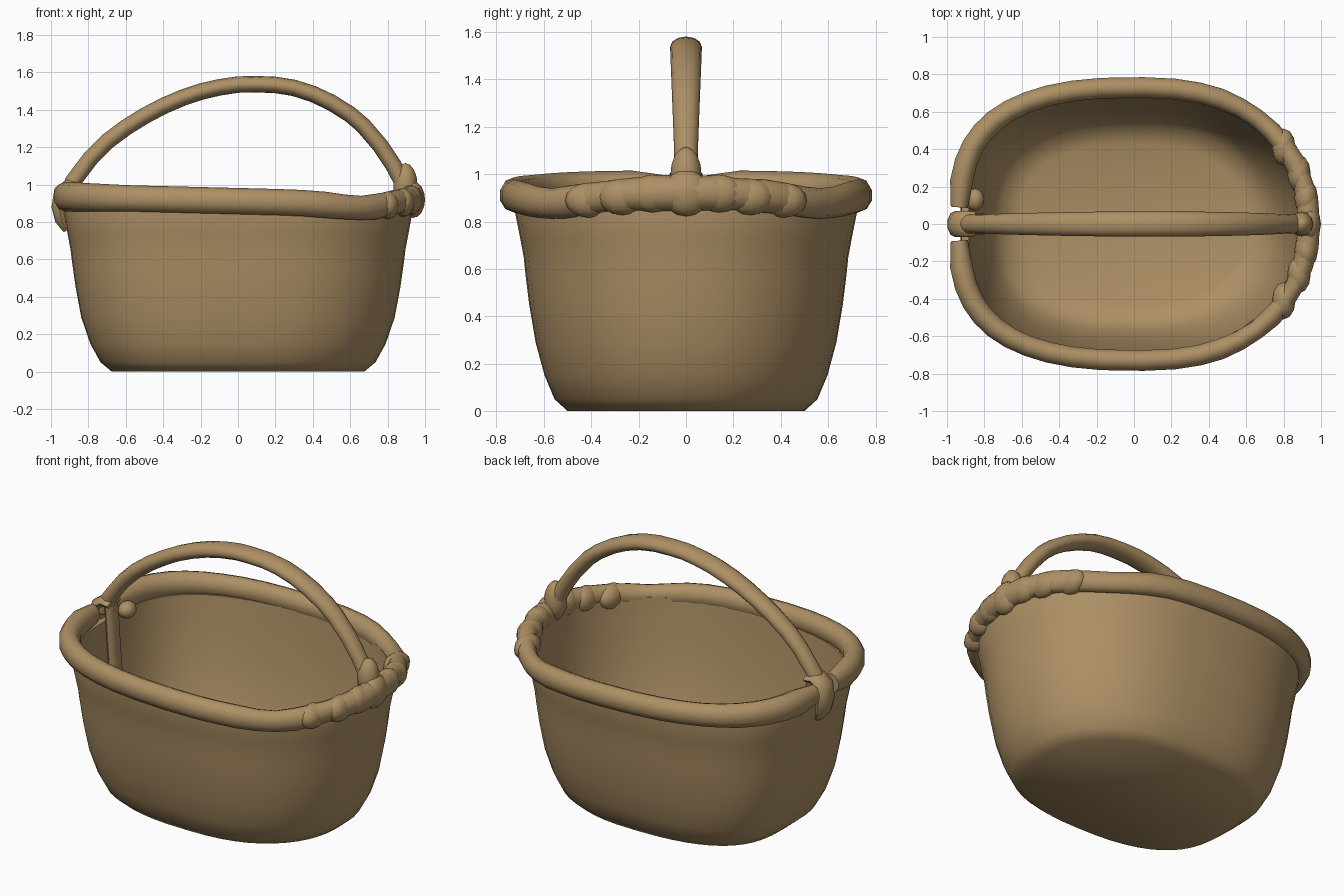
import bpy, bmesh, math, random
from mathutils import Vector

if "Cube" in bpy.data.objects:
    bpy.data.objects.remove(bpy.data.objects["Cube"])

random.seed(4)
mat = bpy.data.materials.new("tan wicker")
mat.diffuse_color = (0.42, 0.28, 0.13, 1)
mat.use_nodes = True
mat.node_tree.nodes["Principled BSDF"].inputs["Base Color"].default_value = mat.diffuse_color


def finish(name, bm, angle=50):
    bmesh.ops.recalc_face_normals(bm, faces=bm.faces)
    me = bpy.data.meshes.new(name)
    bm.to_mesh(me)
    bm.free()
    ob = bpy.data.objects.new(name, me)
    bpy.context.collection.objects.link(ob)
    me.materials.append(mat)
    bpy.ops.object.select_all(action='DESELECT')
    ob.select_set(True)
    bpy.context.view_layer.objects.active = ob
    bpy.ops.object.shade_smooth_by_angle(angle=math.radians(angle))
    return ob


def loft(bm, rings):
    rows = [[bm.verts.new(p) for p in r] for r in rings]
    n = len(rows[0])
    for a, b in zip(rows, rows[1:]):
        for i in range(n):
            j = (i + 1) % n
            bm.faces.new((a[i], a[j], b[j], b[i]))
    bm.faces.new(rows[0])
    bm.faces.new(rows[-1])


def oval(t, a, b):
    # rounder on the right end, boxier on the left
    n = 2.52 - 0.33 * math.cos(t)
    c, s = math.cos(t), math.sin(t)
    return (math.copysign(abs(c) ** (2 / n), c) * a,
            math.copysign(abs(s) ** (2 / n), s) * b)


def tube(name, path, radii, ref, sides=10):
    # sweep an ellipse: first radius along ref, second across it
    pts = [Vector(p) for p in path]
    rings = []
    for i, p in enumerate(pts):
        t = (pts[min(i + 1, len(pts) - 1)] - pts[max(i - 1, 0)]).normalized()
        u = Vector(ref)
        u = (u - t * u.dot(t)).normalized()
        v = t.cross(u)
        ru, rv = radii[i]
        rings.append([p + u * ru * math.cos(k * math.tau / sides)
                      + v * rv * math.sin(k * math.tau / sides) for k in range(sides)])
    bm = bmesh.new()
    loft(bm, rings)
    return finish(name, bm)


def lump(name, loc, size):
    bm = bmesh.new()
    bmesh.ops.create_uvsphere(bm, u_segments=12, v_segments=8, radius=1)
    for v in bm.verts:
        v.co = Vector(loc) + Vector(c * s for c, s in zip(v.co, size))
    finish(name, bm, 60)


# basket body: outer wall up, inner wall back down to the floor
outer = [(0.675, 0.50, 0), (0.735, 0.555, 0.05), (0.79, 0.597, 0.15), (0.838, 0.635, 0.29),
         (0.868, 0.662, 0.45), (0.885, 0.677, 0.57), (0.895, 0.685, 0.65), (0.91, 0.70, 0.73),
         (0.93, 0.722, 0.84), (0.925, 0.72, 0.885)]
inner = [(0.885, 0.68, 0.885), (0.875, 0.668, 0.72), (0.85, 0.645, 0.52), (0.81, 0.61, 0.30),
         (0.76, 0.57, 0.16), (0.70, 0.52, 0.07), (0.60, 0.43, 0.03)]
N = 48
body = bmesh.new()
loft(body, [[(*oval(i * math.tau / N, a, b), z) for i in range(N)] for a, b, z in outer + inner])
finish("basket_body", body)

# rolled rim, open at the left where the handle passes through
path, rad = [], []
M = 44
for i in range(M + 1):
    t = -math.pi + 0.05 + (math.tau - 0.10) * i / M
    x, y = oval(t, 0.935, 0.73)
    z = 0.912 - 0.025 * x + 0.045 * max(0, (x - 0.7) / 0.3) - 0.02 * math.exp(-((x - 0.65) / 0.2) ** 2)
    k = random.uniform(-0.007, 0.007) if x > 0.5 else 0
    side = max(0, -x - 0.6) / 0.4
    taper = 0.75 if i in (0, M) else 1
    path.append((x, y, z))
    rad.append(((0.07 + 0.012 * side + k) * taper, (0.058 + 0.007 * side + k) * taper))
tube("rim", path, rad, (0, 0, 1))

# arched handle, wider at the crown
arch = [(-0.92, 0.93), (-0.88, 1.02), (-0.785, 1.145), (-0.70, 1.23), (-0.60, 1.305),
        (-0.50, 1.367), (-0.40, 1.42), (-0.30, 1.463), (-0.20, 1.497), (-0.10, 1.52),
        (0, 1.535), (0.10, 1.537), (0.20, 1.533), (0.30, 1.517), (0.40, 1.485), (0.50, 1.438),
        (0.60, 1.375), (0.67, 1.315), (0.76, 1.21), (0.83, 1.105), (0.88, 1.01), (0.91, 0.90)]
tube("handle", [(x, 0, z) for x, z in arch],
     [(0.05 + 0.017 * max(0, min(1, (z - 1.1) / 0.43)), 0.044) for x, z in arch], (0, 1, 0), 12)

# left handle end: loop over the outside and a strap down the inside wall
loop = [(-0.85, 0.99), (-0.90, 1.0), (-0.945, 0.965), (-0.957, 0.88), (-0.945, 0.81), (-0.915, 0.755)]
tube("left_handle_loop", [(x, 0, z) for x, z in loop],
     [(0.065, 0.025), (0.07, 0.035), (0.07, 0.042), (0.07, 0.042), (0.065, 0.035), (0.04, 0.02)], (0, 1, 0))
strap = [(-0.87, 0.98), (-0.86, 0.85), (-0.85, 0.70), (-0.835, 0.52), (-0.80, 0.33)]
tube("inner_strap", [(x, 0, z) for x, z in strap], [(0.055, 0.026)] * 5, (0, 1, 0))
lump("inner_rim_end", (-0.85, 0.13, 0.90), (0.05, 0.06, 0.05))

# right handle knot and the wrapped coils beside it
lump("right_handle_knot", (0.895, 0, 0.995), (0.065, 0.066, 0.12))
lump("right_outer_knot", (0.935, 0, 0.92), (0.065, 0.10, 0.098))
for s in (-1, 1):
    for i, y in enumerate((0.14, 0.27, 0.41)):
        x = 0.935 * (1 - (y / 0.73) ** 2.19) ** (1 / 2.19)
        lump("rim_coil", (x - 0.003, s * y, 0.918 - 0.014 * i), (0.063, 0.10, 0.080 - 0.003 * i))
